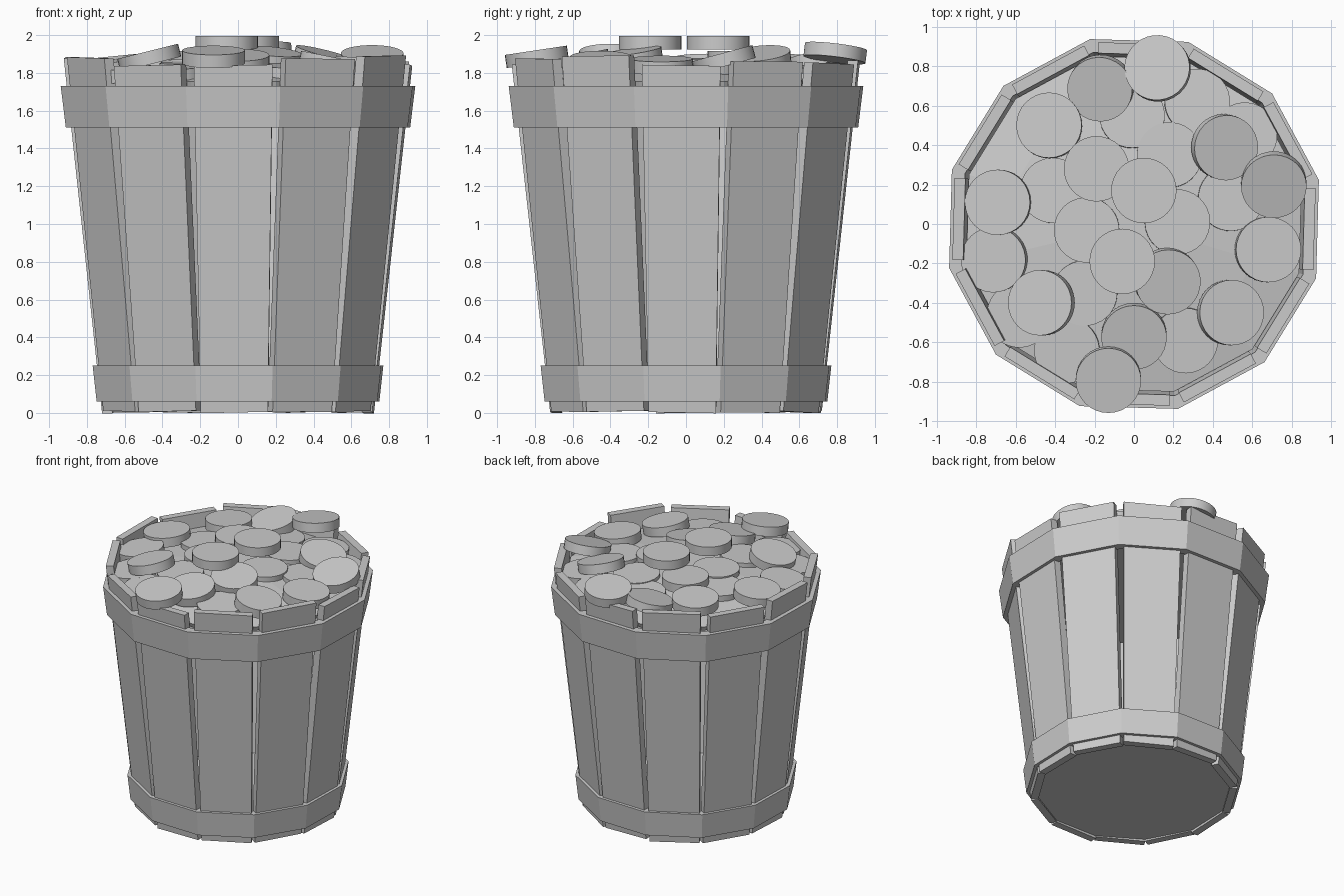
import bpy, bmesh, math, random
from mathutils import Vector

if "Cube" in bpy.data.objects:
    bpy.data.objects.remove(bpy.data.objects["Cube"])

random.seed(4)
TURN = math.radians(-1.6)      # the bucket is turned slightly
STEP = math.radians(30)


def make(name, verts, faces, smooth=False):
    me = bpy.data.meshes.new(name)
    me.from_pydata(verts, [], faces)
    bm = bmesh.new()
    bm.from_mesh(me)
    bmesh.ops.recalc_face_normals(bm, faces=bm.faces)
    bm.to_mesh(me)
    bm.free()
    ob = bpy.data.objects.new(name, me)
    bpy.context.collection.objects.link(ob)
    return ob


def lathe12(name, profile, closed):
    """12-sided ring or disc; profile holds (flat-side distance, z)."""
    verts, faces, n = [], [], len(profile)
    for k in range(12):
        a = TURN + (k + 0.5) * STEP
        for d, z in profile:
            r = d / math.cos(STEP / 2)
            verts.append((r * math.cos(a), r * math.sin(a), z))
    for k in range(12):
        for i in range(n if closed else n - 1):
            j = (i + 1) % n
            p, q = k * n, (k + 1) % 12 * n
            faces.append((p + i, q + i, q + j, p + j))
    if not closed:
        faces += [[k * n for k in range(12)], [k * n + n - 1 for k in range(12)]]
    return make(name, verts, faces)


def stave(k, top):
    a = TURN + k * STEP
    out, side = Vector((math.cos(a), math.sin(a), 0)), Vector((-math.sin(a), math.cos(a), 0))
    lean, low = random.uniform(-0.006, 0.006), random.uniform(0, 0.01)
    verts = []
    for d, w, z in ((0.715, 0.178, low), (0.917, 0.208, top)):
        for depth, s in ((0, -1), (0, 1), (-0.055, 1), (-0.055, -1)):
            verts.append(out * (d + depth) + side * (s * w) + Vector((0, 0, z + s * lean)))
    faces = [(0, 1, 2, 3), (4, 5, 6, 7), (0, 1, 5, 4), (1, 2, 6, 5), (2, 3, 7, 6), (3, 0, 4, 7)]
    make("stave_%02d" % k, verts, faces)


def disc(name, x, y, z, sx, sy, r=0.166, h=0.07):
    """Flat round piece centred at x, y, z with slopes sx and sy."""
    bpy.ops.mesh.primitive_cylinder_add(vertices=32, radius=r, depth=h, location=(x, y, z))
    ob = bpy.context.object
    ob.name = name
    ob.rotation_euler = Vector((-sx, -sy, 1)).to_track_quat('Z', 'Y').to_euler()
    bpy.ops.object.shade_smooth_by_angle(angle=math.radians(35))


# wooden staves
for k, top in enumerate((1.84, 1.86, 1.85, 1.87, 1.88, 1.86, 1.88, 1.88, 1.84, 1.84, 1.875, 1.89)):
    stave(k, top)

# hoops
lathe12("lower_hoop", [(0.743, 0.06), (0.764, 0.25), (0.70, 0.25), (0.68, 0.06)], True)
lathe12("upper_hoop", [(0.905, 1.51), (0.932, 1.73), (0.865, 1.73), (0.84, 1.51)], True)

# floor and filling surface
lathe12("floor", [(0.665, 0.02), (0.67, 0.06)], False)
lathe12("filling", [(0.83, 1.72), (0.845, 1.755), (0.62, 1.80), (0.3, 1.84)], False)

# upper loose discs: x, y, z, slope in x, slope in y
upper = [
    (0.12, 0.79, 1.905, 0.1, -0.12), (-0.17, 0.69, 1.86, 0.12, 0.2),
    (-0.43, 0.50, 1.86, 0.05, -0.05), (0.46, 0.39, 1.87, -0.25, 0.1),
    (0.71, 0.20, 1.87, 0.0, 0.27), (-0.19, 0.28, 1.88, 0.0, 0.0),
    (0.05, 0.17, 1.96, 0.0, 0.0), (-0.69, 0.11, 1.85, 0.1, 0.0),
    (-0.71, -0.18, 1.82, 0.15, 0.05), (-0.06, -0.19, 1.96, 0.0, 0.0),
    (0.17, -0.29, 1.88, -0.1, 0.15), (0.68, -0.13, 1.84, -0.1, 0.0),
    (0.49, -0.45, 1.85, -0.2, 0.0), (-0.47, -0.40, 1.88, 0.25, 0.0),
    (0.0, -0.57, 1.86, 0.0, 0.2), (-0.13, -0.79, 1.885, 0.0, 0.15),
]
for i, c in enumerate(upper):
    disc("upper_disc_%02d" % i, *c)

# lower loose discs, half sunk in the filling and tipped outward
lower = [(-0.01, 0.55), (0.32, 0.62), (0.22, 0.01), (-0.24, -0.03), (-0.34, -0.64),
         (0.26, -0.59), (-0.25, -0.35), (-0.41, 0.17), (0.18, 0.35), (0.49, 0.13),
         (-0.58, -0.46), (0.56, 0.45)]
for i, (x, y) in enumerate(lower):
    z = 1.86 - 0.09 * math.hypot(x, y)
    disc("lower_disc_%02d" % i, x, y, z, -0.12 * x, -0.12 * y)
